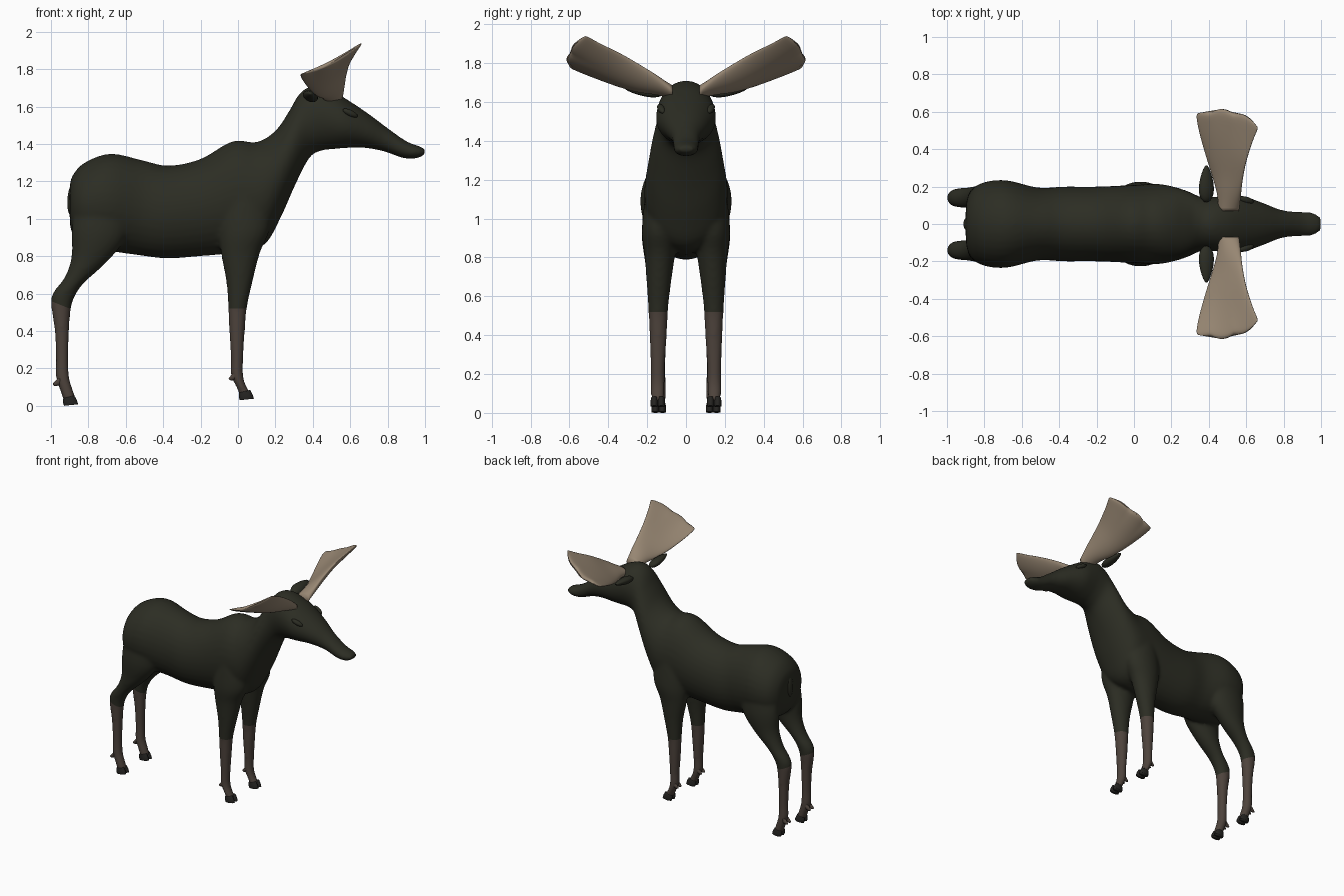
import bpy, bmesh, math
from mathutils import Vector, Matrix

if "Cube" in bpy.data.objects:
    bpy.data.objects.remove(bpy.data.objects["Cube"], do_unlink=True)


def material(name, color):
    mat = bpy.data.materials.new(name)
    mat.use_nodes = True
    mat.diffuse_color = (*color, 1)
    bsdf = mat.node_tree.nodes["Principled BSDF"]
    bsdf.inputs["Base Color"].default_value = (*color, 1)
    bsdf.inputs["Roughness"].default_value = 0.9
    return mat


FUR = material("dark olive fur", (.025, .026, .017))
SHIN = material("brown leg fur", (.075, .056, .045))
HORN = material("pale antler", (.31, .24, .17))
HOOF = material("dark hoof", (.018, .017, .015))


def spline(rows, steps):
    """Catmull-Rom resampling of a list of equal-length rows."""
    out = []
    for i in range(len(rows) - 1):
        a, b, c, d = (rows[min(max(i + k, 0), len(rows) - 1)] for k in (-1, 0, 1, 2))
        for s in range(steps):
            t = s / steps
            out.append([q + .5 * t * (r - p + t * (2 * p - 5 * q + 4 * r - e + t * (3 * (q - r) + e - p)))
                        for p, q, r, e in zip(a, b, c, d)])
    return out + [list(rows[-1])]


def skin(bm, rings):
    """Bridge successive rings of points and close both ends."""
    rings = [[bm.verts.new(p) for p in ring] for ring in rings]
    n = len(rings[0])
    for lo, hi in zip(rings, rings[1:]):
        for i in range(n):
            bm.faces.new((lo[i], lo[(i + 1) % n], hi[(i + 1) % n], hi[i]))
    bm.faces.new(rings[0][::-1])
    bm.faces.new(rings[-1])


def loft(bm, rows, side=1, steps=4, n=32):
    """Oval sections: x, z of one edge, x, z of the other edge, half width, side offset."""
    rings = []
    for x1, z1, x2, z2, w, y in spline(rows, steps):
        mid = Vector(((x1 + x2) / 2, side * y, (z1 + z2) / 2))
        arm = Vector(((x1 - x2) / 2, 0, (z1 - z2) / 2))
        rings.append([mid + arm * math.cos(a) + Vector((0, w * math.sin(a), 0))
                      for a in (math.tau * i / n for i in range(n))])
    skin(bm, rings)


def finish(name, bm, mats, mirror=False):
    bmesh.ops.recalc_face_normals(bm, faces=bm.faces)
    mesh = bpy.data.meshes.new(name)
    bm.to_mesh(mesh)
    bm.free()
    for mat in mats:
        mesh.materials.append(mat)
    for poly in mesh.polygons:
        poly.use_smooth = True
    obj = bpy.data.objects.new(name, mesh)
    bpy.context.collection.objects.link(obj)
    if mirror:
        mod = obj.modifiers.new("Mirror", 'MIRROR')
        mod.use_axis = (False, True, False)
    return obj


def ellipsoid(name, center, radii, turn, mat, mirror=False, taper=0):
    bm = bmesh.new()
    bmesh.ops.create_uvsphere(bm, u_segments=20, v_segments=12, radius=1)
    for v in bm.verts:
        thin = 1 - taper * v.co.y
        v.co = Vector((v.co.x * radii[0] * thin, v.co.y * radii[1], v.co.z * radii[2] * thin))
    bm.transform(Matrix.Translation(center) @ turn)
    return finish(name, bm, [mat], mirror)


# Trunk, neck and head: back line, belly line, half width
trunk = [
    (-.9, 1.17, -.9, 1.02, .06), (-.885, 1.23, -.89, .93, .15), (-.82, 1.3, -.83, .86, .215),
    (-.68, 1.348, -.7, .83, .235), (-.5, 1.31, -.53, .805, .195), (-.37, 1.284, -.38, .788, .2),
    (-.2, 1.32, -.2, .8, .2), (-.03, 1.415, 0, .82, .208), (.1, 1.41, .14, .86, .215),
    (.2, 1.47, .225, 1.0, .2), (.27, 1.57, .31, 1.19, .175), (.33, 1.67, .385, 1.33, .145),
    (.4, 1.71, .45, 1.365, .145), (.49, 1.69, .51, 1.372, .152), (.58, 1.64, .57, 1.378, .152),
    (.7, 1.56, .67, 1.38, .115), (.8, 1.485, .78, 1.36, .075), (.9, 1.415, .88, 1.325, .066),
    (.97, 1.388, .95, 1.322, .06), (1.003, 1.37, .995, 1.34, .035)]

# Legs: front edge, rear edge, half width, side offset
hind_leg = [
    (-.55, 1.1, -.86, 1.15, .08, .13), (-.6, .9, -.888, .95, .088, .14), (-.7, .77, -.89, .8, .072, .14),
    (-.82, .66, -.925, .69, .058, .14), (-.87, .59, -.985, .61, .052, .14), (-.893, .52, -1, .55, .047, .14),
    (-.903, .4, -.98, .4, .04, .14), (-.907, .25, -.973, .25, .034, .14), (-.902, .15, -.973, .15, .036, .14),
    (-.885, .09, -.95, .08, .036, .14), (-.865, .035, -.93, .02, .034, .14)]
front_leg = [
    (.17, 1.15, -.1, 1.1, .09, .12), (.17, .95, -.1, .92, .092, .135), (.118, .82, -.088, .8, .078, .135),
    (.077, .66, -.062, .66, .062, .14), (.047, .52, -.052, .52, .05, .143), (.037, .4, -.047, .4, .045, .143),
    (.028, .25, -.038, .25, .037, .145), (.028, .16, -.037, .16, .037, .145),
    (.047, .1, -.008, .1, .036, .145), (.073, .065, .01, .05, .034, .145)]

bm = bmesh.new()
loft(bm, [(*row, 0) for row in trunk])
for side in (1, -1):
    loft(bm, hind_leg, side)
    loft(bm, front_leg, side)
rough = finish("body_rough", bm, [FUR, SHIN])

# Fuse the trunk and legs into one smooth skin
fuse = rough.modifiers.new("Fuse", 'REMESH')
fuse.mode = 'VOXEL'
fuse.voxel_size = .012
soften = rough.modifiers.new("Soften", 'SMOOTH')
soften.factor = .5
soften.iterations = 8
shaped = rough.evaluated_get(bpy.context.evaluated_depsgraph_get()).to_mesh()
bm = bmesh.new()
bm.from_mesh(shaped)
bpy.data.objects.remove(rough, do_unlink=True)

# Brown stockings below a clean cut on each pair of legs
for hind, point, normal in ((True, (-.9, 0, .52), (.4, 0, 1)), (False, (0, 0, .52), (0, 0, 1))):
    def leg_faces():
        return [f for f in bm.faces if f.calc_center_median().z < .7
                and (f.calc_center_median().x < -.5) == hind]
    faces = leg_faces()
    edges = {e for f in faces for e in f.edges}
    verts = {v for f in faces for v in f.verts}
    point, normal = Vector(point), Vector(normal).normalized()
    bmesh.ops.bisect_plane(bm, geom=[*verts, *edges, *faces], plane_co=point, plane_no=normal)
    for f in leg_faces():
        f.material_index = int((f.calc_center_median() - point).dot(normal) < 0)
finish("body", bm, [FUR, SHIN])

# Cloven hooves and dewclaws
for name, dx, dz, y in (("hind", 0, 0, .14), ("front", .94, .03, .145)):
    hooves, claws = bmesh.new(), bmesh.new()
    for toe in (-.018, .018):
        loft(hooves, [(x1 + dx, z1 + dz, x2 + dx, z2 + dz, w, y + toe) for x1, z1, x2, z2, w in (
            (-.875, .055, -.935, .04, .017), (-.862, .03, -.935, .015, .02), (-.855, .008, -.93, 0, .019))], n=16)
        loft(claws, [(x1 + dx, z1 + dz, x2 + dx, z2 + dz, w, y + toe) for x1, z1, x2, z2, w in (
            (-.95, .16, -.955, .11, .014), (-.975, .135, -.975, .105, .01), (-.99, .118, -.988, .11, .003))], n=10)
    finish(name + "_hooves", hooves, [HOOF], True)
    finish(name + "_dewclaws", claws, [SHIN], True)

# Palmate antlers: rear edge x, z, front edge x, z, thickness, distance along the palm
palm = [(.455, 1.64, .56, 1.665, .035, 0), (.445, 1.652, .57, 1.73, .037, .18),
        (.42, 1.66, .58, 1.785, .034, .36), (.385, 1.69, .6, 1.845, .029, .58),
        (.35, 1.735, .635, 1.9, .024, .82), (.335, 1.765, .66, 1.935, .018, .96),
        (.34, 1.775, .655, 1.935, .006, 1)]
rings = []
for x1, z1, x2, z2, thick, t in spline(palm, 4):
    ring = []
    for i in range(64):
        a = math.tau * i / 64
        u = math.cos(a)
        k = (u + 1) / 2
        # scalloped outer rim with short blunt points
        rim = .595 - .025 * u - .045 * u * u + .016 * abs(math.cos(2.5 * math.pi * k)) * t ** 6
        offset = thick * math.sin(a) - .022 * (1 - u * u) * t
        ring.append((x1 + (x2 - x1) * k - .35 * offset, .07 + (rim - .07) * t,
                     z1 + (z2 - z1) * k + .9 * offset))
    rings.append(ring)
bm = bmesh.new()
skin(bm, rings)
finish("antlers", bm, [HORN], True)

# Ears, brows over the eyes, and the stub of a tail
ellipsoid("ears", (.387, .215, 1.658), (.04, .1, .026),
          Matrix.Rotation(.12, 4, 'X') @ Matrix.Rotation(.4, 4, 'Y'), FUR, True, .35)
ellipsoid("eyelids", (.6, .128, 1.565), (.045, .018, .017),
          Matrix.Rotation(.45, 4, 'Y') @ Matrix.Rotation(-.25, 4, 'Z'), FUR, True)
ellipsoid("tail", (-.892, 0, 1.1), (.02, .035, .08), Matrix.Rotation(.05, 4, 'Y'), FUR)
